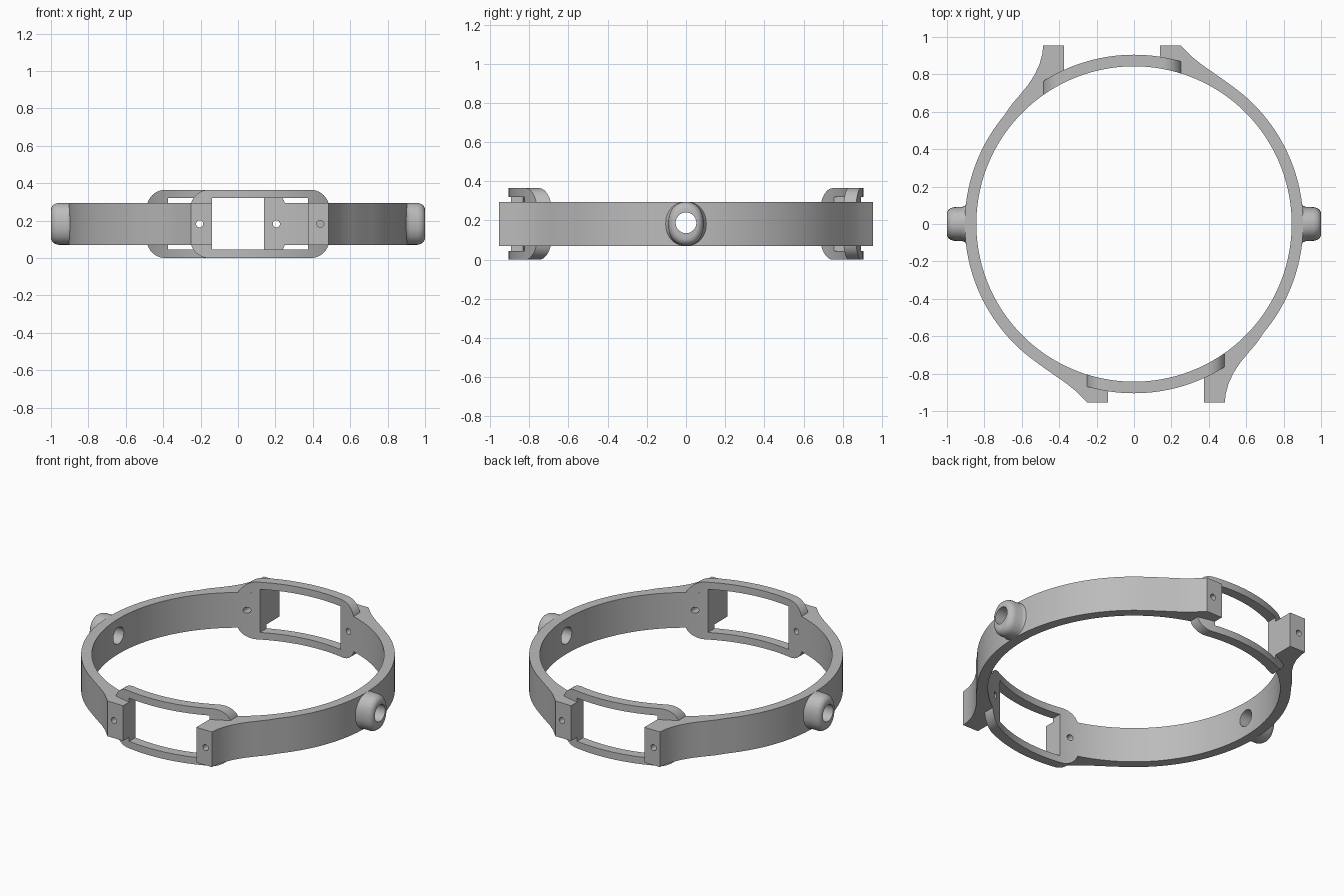
import bpy, bmesh, math
from mathutils import Matrix, Vector

if "Cube" in bpy.data.objects:
    bpy.data.objects.remove(bpy.data.objects["Cube"])

INNER, OUTER = 0.843, 0.905
MID = 0.183

gray = bpy.data.materials.new("matte_gray")
gray.use_nodes = True
color = (0.5, 0.5, 0.5, 1)
gray.diffuse_color = color
gray.node_tree.nodes["Principled BSDF"].inputs["Base Color"].default_value = color


def make(name, bm):
    bmesh.ops.recalc_face_normals(bm, faces=bm.faces)
    mesh = bpy.data.meshes.new(name)
    bm.to_mesh(mesh)
    bm.free()
    mesh.materials.append(gray)
    obj = bpy.data.objects.new(name, mesh)
    bpy.context.collection.objects.link(obj)
    return obj


def prism(name, points, depth):
    """Extrude a closed outline along a depth vector."""
    bm = bmesh.new()
    face = bm.faces.new([bm.verts.new(p) for p in points])
    out = bmesh.ops.extrude_face_region(bm, geom=[face])
    moved = [v for v in out["geom"] if isinstance(v, bmesh.types.BMVert)]
    bmesh.ops.translate(bm, verts=moved, vec=depth)
    return make(name, bm)


def rod(center, axis, radius, length):
    """Cylindrical cutter along an axis."""
    bm = bmesh.new()
    turn = Vector((0, 0, 1)).rotation_difference(Vector(axis)).to_matrix().to_4x4()
    bmesh.ops.create_cone(bm, cap_ends=True, segments=32, radius1=radius, radius2=radius,
                          depth=length, matrix=Matrix.Translation(center) @ turn)
    return make("cutter", bm)


def boolean(obj, cutter, operation="DIFFERENCE"):
    """Apply a boolean and discard the cutter."""
    cutter.hide_render = True
    mod = obj.modifiers.new("cut", "BOOLEAN")
    mod.operation, mod.object, mod.solver = operation, cutter, "EXACT"
    graph = bpy.context.evaluated_depsgraph_get()
    mesh = bpy.data.meshes.new_from_object(obj.evaluated_get(graph))
    obj.modifiers.clear()
    obj.data = mesh
    bpy.data.objects.remove(cutter)


def arc(radius, start, end, z=0.0, step=2):
    n = max(2, round(abs(end - start) / step))
    angles = [math.radians(start + (end - start) * i / n) for i in range(n + 1)]
    return [(radius * math.cos(a), radius * math.sin(a), z) for a in angles]


def finish(obj, other_name):
    """Shade, then place the opposite copy by a half turn."""
    bpy.ops.object.select_all(action="DESELECT")
    obj.select_set(True)
    bpy.context.view_layer.objects.active = obj
    bpy.ops.object.shade_smooth_by_angle(angle=math.radians(30))
    twin = bpy.data.objects.new(other_name, obj.data.copy())
    twin.data.transform(Matrix.Rotation(math.pi, 4, "Z"))
    bpy.context.collection.objects.link(twin)


# Half band with a flared lug at each end
BAND_LOW, BAND_HIGH = 0.071, 0.295
front_lug = [(.375, -.955), (.485, -.955), (.49, -.91), (.505, -.855), (.53, -.80),
             (.565, -.745), (.61, -.69), (.655, -.638)]
back_lug = [(.48, .77), (.42, .812), (.365, .85), (.315, .89), (.28, .925),
            (.25, .955), (.14, .955)]
first = math.degrees(math.acos(.14 / INNER))
last = -math.degrees(math.acos(.375 / INNER))
outline = ([(x, y, BAND_LOW) for x, y in front_lug] + arc(OUTER, -40, 54, BAND_LOW)
           + [(x, y, BAND_LOW) for x, y in back_lug] + arc(INNER, first, last, BAND_LOW))
band = prism("left_band", outline, (0, 0, BAND_HIGH - BAND_LOW))
boolean(band, rod((.44, -.8, MID), (0, 1, 0), .019, .6))
boolean(band, rod((.205, .85, MID), (0, 1, 0), .019, .6))
boolean(band, rod((.9, 0, MID + .005), (1, 0, 0), .053, .4))
finish(band, "right_band")

# Curved window frame cut from a ring sector
sector = arc(OUTER, -112, -50, -.1) + arc(INNER, -50, -112, -.1)
frame = prism("front_window_frame", sector, (0, 0, .6))
LEFT, RIGHT, TOP, ROUND = -.255, .488, .365, .1
corners = [(RIGHT - ROUND, TOP - ROUND), (LEFT + ROUND, TOP - ROUND),
           (LEFT + ROUND, ROUND), (RIGHT - ROUND, ROUND)]
rounded = []
for i, (cx, cz) in enumerate(corners):
    rounded += [(cx + x, -1.2, cz + y) for x, y, _ in arc(ROUND, i * 90, i * 90 + 90, step=9)]
boolean(frame, prism("cutter", rounded, (0, .9, 0)), "INTERSECT")
window = [(x, -1.2, z) for x, z in ((-.14, .045), (.375, .045), (.375, .32), (-.14, .32))]
boolean(frame, prism("cutter", window, (0, .9, 0)))
for x in (-.205, .44):
    boolean(frame, rod((x, -.8, MID), (0, 1, 0), .019, .6))
finish(frame, "back_window_frame")

# Rounded side boss with a flared foot and a through hole
sections = [(.87, .115, .112), (.895, .108, .112), (.905, .097, .112), (.92, .091, .112),
            (.96, .09, .112), (.978, .086, .107), (.991, .077, .098), (.998, .067, .086),
            (1.0, .058, .074)]
bm = bmesh.new()
rings = []
for x, ry, rz in sections:
    ring = []
    for i in range(48):
        a = math.tau * i / 48
        c, s = math.cos(a), math.sin(a)
        y = ry * math.copysign(abs(c) ** .9, c)
        z = rz * math.copysign(abs(s) ** .9, s)
        ring.append(bm.verts.new((x, y, MID + z)))
    rings.append(ring)
for low, high in zip(rings, rings[1:]):
    for i in range(48):
        j = (i + 1) % 48
        bm.faces.new((low[i], low[j], high[j], high[i]))
bm.faces.new(rings[0])
bm.faces.new(rings[-1])
boss = make("left_boss", bm)
boolean(boss, rod((.9, 0, MID + .005), (1, 0, 0), .053, .4))
finish(boss, "right_boss")
